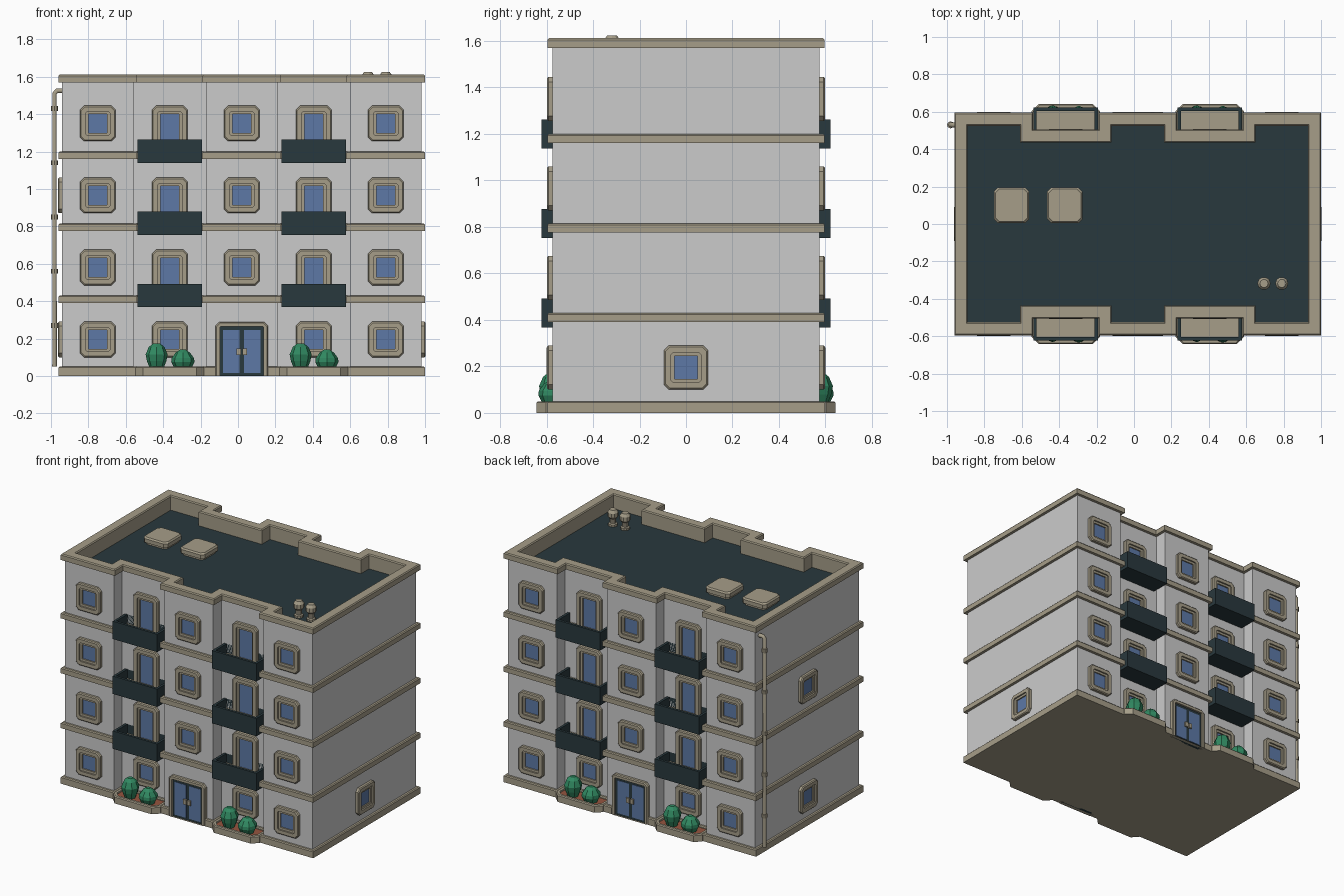
import bpy, bmesh
from math import pi, cos, sin
from mathutils import Matrix, Vector

if "Cube" in bpy.data.objects:
    bpy.data.objects.remove(bpy.data.objects["Cube"])


def material(name, rgb):
    m = bpy.data.materials.new(name)
    m.diffuse_color = (*rgb, 1)
    m.use_nodes = True
    m.node_tree.nodes["Principled BSDF"].inputs["Base Color"].default_value = m.diffuse_color
    return m


STONE = material("stone", (0.38, 0.34, 0.25))
DARK = material("dark_metal", (0.022, 0.040, 0.047))
GLASS = material("glass", (0.11, 0.19, 0.38))
LEAF = material("leaf", (0.03, 0.25, 0.12))
SOIL = material("soil", (0.30, 0.09, 0.05))
CX = 0.02          # centre of the building block
FRONT, RECESS, SIDE = 0.575, 0.485, 0.96
BAY = 0.385        # spacing of the window columns


def loft(name, loops, mat=None, cap0=False, cap1=False, closed=False, T=Matrix()):
    """Bridge loops of equal length into one mesh."""
    bm = bmesh.new()
    rows = [[bm.verts.new(T @ Vector(p)) for p in lp] for lp in loops]
    pairs = list(zip(rows, rows[1:])) + ([(rows[-1], rows[0])] if closed else [])
    for a, b in pairs:
        for i in range(len(a)):
            j = (i + 1) % len(a)
            bm.faces.new((a[i], a[j], b[j], b[i]))
    if cap0:
        bm.faces.new(rows[0][::-1])
    if cap1:
        bm.faces.new(rows[-1])
    bmesh.ops.recalc_face_normals(bm, faces=bm.faces)
    me = bpy.data.meshes.new(name)
    bm.to_mesh(me)
    bm.free()
    ob = bpy.data.objects.new(name, me)
    bpy.context.collection.objects.link(ob)
    if mat:
        me.materials.append(mat)
    return ob


def box(name, lo, hi, mat=None, T=Matrix()):
    (a, b, c), (d, e, f) = lo, hi
    return loft(name, [[(a, b, z), (d, b, z), (d, e, z), (a, e, z)] for z in (c, f)], mat, True, True, T=T)


def lathe(name, prof, n, x, y, mat, T=Matrix()):
    return loft(name, [[(x + r * cos(2 * pi * i / n), y + r * sin(2 * pi * i / n), z)
                        for i in range(n)] for r, z in prof], mat, True, True, T=T)


def outline(o, z, door=False):
    """Footprint with two recessed bays front and back, offset outwards by o."""
    F, R = -FRONT - o, -RECESS - o
    left = [(-SIDE - o, F), (-0.58 + o, F), (-0.58 + o, R), (-0.19 - o, R), (-0.19 - o, F)]
    if door:
        left += [(-0.14, F), (-0.14, -0.57)]
    half = left + [(-x, y) for x, y in reversed(left)]
    ring = half + [(-x, -y) for x, y in half]
    return [(x + CX, y, z) for x, y in ring]


# walls, roof, parapet
loft("walls", [outline(0, 0.01), outline(0, 1.57)])
loft("roof", [outline(-0.04, 1.49), outline(-0.04, 1.51)], DARK, cap1=True)
loft("parapet", [outline(o, z) for o, z in
                 ((0, 1.57), (0.02, 1.57), (0.02, 1.605), (0.014, 1.612),
                  (-0.044, 1.612), (-0.05, 1.605), (-0.05, 1.50))], STONE)

# base plinth and floor bands
loft("plinth", [outline(0.02, 0, True), outline(0.02, 0.044, True), outline(0.014, 0.05, True),
                outline(0, 0.05, True)], STONE, cap0=True)
for z in (0.39, 0.775, 1.16):
    loft("floor_band", [outline(o, z + h) for o, h in
                        ((0, 0), (0.02, 0), (0.02, 0.034), (0.014, 0.04), (0, 0.04))], STONE)


def facing(angle):
    return Matrix.Translation((CX, 0, 0)) @ Matrix.Rotation(angle, 4, 'Z')


def frame_loop(x, wall, d, hw, z0, z1, i, c, b):
    """Chamfered rectangle standing d in front of the wall, inset by i."""
    w, t, s = hw - i, z1 - i, z0 + i * b
    cb = c * b
    pts = [(-w + cb, s), (w - cb, s), (w, s + cb), (w, t - c), (w - c, t), (-w + c, t), (-w, t - c), (-w, s + cb)]
    return [(x + u, -wall - d, v) for u, v in pts]


def window(name, T, x, wall, z0, z1, b=1):
    """Stepped stone surround with a glass pane; b=0 leaves the bottom open."""
    steps = ((0, 0, 0.022), (0.017, 0, 0.022), (0.023, 0.006, 0.02), (0.023, 0.03, 0.01),
             (0.012, 0.03, 0.002), (0.012, 0.045, 0.001), (0.002, 0.045, 0.001))
    loft(name + "_surround", [frame_loop(x, wall, d, 0.095, z0, z1, i, c, b) for d, i, c in steps], STONE, T=T)
    pane = [frame_loop(x, wall, 0.003, 0.095, z0, z1, 0.044, 0.001, b)]
    loft(name + "_glass", pane, GLASS, cap0=True, T=T)


def entrance(T):
    steps = ((0, 0, 0.02), (0.018, 0, 0.02), (0.024, 0.006, 0.018), (0.024, 0.024, 0.004), (0, 0.024, 0.004))
    loft("door_surround", [frame_loop(0, FRONT, d, 0.14, 0, 0.288, i, c, 0) for d, i, c in steps], STONE, T=T)
    box("door_frame", (-0.117, -FRONT - 0.010, 0), (0.117, -FRONT + 0.02, 0.264), DARK, T)
    for s in (-1, 1):
        a, b = sorted((s * 0.012, s * 0.1))
        box("door_glass", (a, -FRONT - 0.013, 0.015), (b, -FRONT, 0.245), GLASS, T)
        a, b = sorted((s * 0.004, s * 0.028))
        box("door_handle", (a, -FRONT - 0.024, 0.112), (b, -FRONT - 0.01, 0.146), STONE, T)


def balcony(T, x, z):
    # open tray: outside, rim, inside
    def tray(i, h):
        w, y = 0.173 - i, -0.622 + i
        return [(x - w, y, z + h), (x + w, y, z + h), (x + w, -RECESS, z + h), (x - w, -RECESS, z + h)]
    loft("balcony", [tray(0, 0), tray(0, 0.125), tray(0.018, 0.125), tray(0.018, 0.04)], DARK, True, True, T=T)
    box("balcony_floor", (x - 0.155, -0.604, z + 0.03), (x + 0.155, -RECESS, z + 0.058), STONE, T)


def planter(T, x):
    def rim(i, z):
        w, y, c = 0.183 - i, -0.642 + i, 0.04 - i * 0.5
        return [(x - w + c, y, z), (x + w - c, y, z), (x + w, y + c, z), (x + w, -RECESS, z),
                (x - w, -RECESS, z), (x - w, y + c, z)]
    loft("planter", [rim(0, 0), rim(0, 0.044), rim(0.006, 0.05), rim(0.022, 0.05), rim(0.022, 0.03)],
         STONE, cap0=True, T=T)
    loft("planter_soil", [rim(0.02, 0.038)], SOIL, cap0=True, T=T)
    lathe("tall_bush", [(0.034, 0.035), (0.052, 0.08), (0.059, 0.115), (0.042, 0.155), (0.018, 0.174)],
          8, x - 0.07, -0.573, LEAF, T)
    lathe("low_bush", [(0.042, 0.035), (0.062, 0.075), (0.060, 0.095), (0.038, 0.125), (0.015, 0.141)],
          8, x + 0.07, -0.573, LEAF, T)


# front and back are the same facade turned by half a turn
for angle in (0, pi):
    T = facing(angle)
    entrance(T)
    for floor in range(4):
        zc = 0.195 + BAY * floor
        for col in range(-2, 3):
            x = col * BAY
            if col in (-1, 1):
                if floor:
                    window("balcony_door", T, x, RECESS, zc - 0.155, zc + 0.095, 0)
                    balcony(T, x, zc - 0.212)
                else:
                    window("window", T, x, RECESS, zc - 0.095, zc + 0.095)
                    planter(T, x)
            elif col or floor:
                window("window", T, x, FRONT, zc - 0.095, zc + 0.095)

# side windows
for angle, zc in ((pi / 2, 0.195), (-pi / 2, 0.195), (-pi / 2, 0.965)):
    window("side_window", facing(angle), 0, SIDE, zc - 0.095, zc + 0.095)

# roof hatches and vents
for x in (-0.655, -0.37):
    def slab(h, z, c=0.02):
        return [(x + sx * a, 0.1 + sy * b, z) for sx, sy, a, b in
                ((-1, -1, h - c, h), (1, -1, h - c, h), (1, -1, h, h - c), (1, 1, h, h - c),
                 (1, 1, h - c, h), (-1, 1, h - c, h), (-1, 1, h, h - c), (-1, -1, h, h - c))]
    loft("roof_hatch", [slab(0.083, 1.505), slab(0.083, 1.525), slab(0.094, 1.525), slab(0.094, 1.552),
                        slab(0.086, 1.562)], STONE, True, True)
for x in (0.695, 0.79):
    lathe("roof_vent", [(0.03, 1.505), (0.03, 1.525), (0.021, 1.53), (0.021, 1.56), (0.035, 1.575),
                        (0.035, 1.605), (0.022, 1.624)], 10, x, -0.318, STONE)

# drainpipe with joints
cu = bpy.data.curves.new("drainpipe", 'CURVE')
cu.dimensions, cu.bevel_depth, cu.bevel_resolution, cu.use_fill_caps = '3D', 0.014, 1, True
path = [(-0.93, 1.525), (-0.968, 1.525), (-0.981, 1.51), (-0.981, 0.05)]
sp = cu.splines.new('POLY')
sp.points.add(len(path) - 1)
for p, (x, z) in zip(sp.points, path):
    p.co = (x, 0.53, z, 1)
cu.materials.append(STONE)
bpy.context.collection.objects.link(bpy.data.objects.new("drainpipe", cu))
for z in (0.27, 0.56, 0.85, 1.14, 1.43):
    lathe("pipe_joint", [(0.019, z - 0.013), (0.019, z + 0.013)], 8, -0.981, 0.53, STONE)
